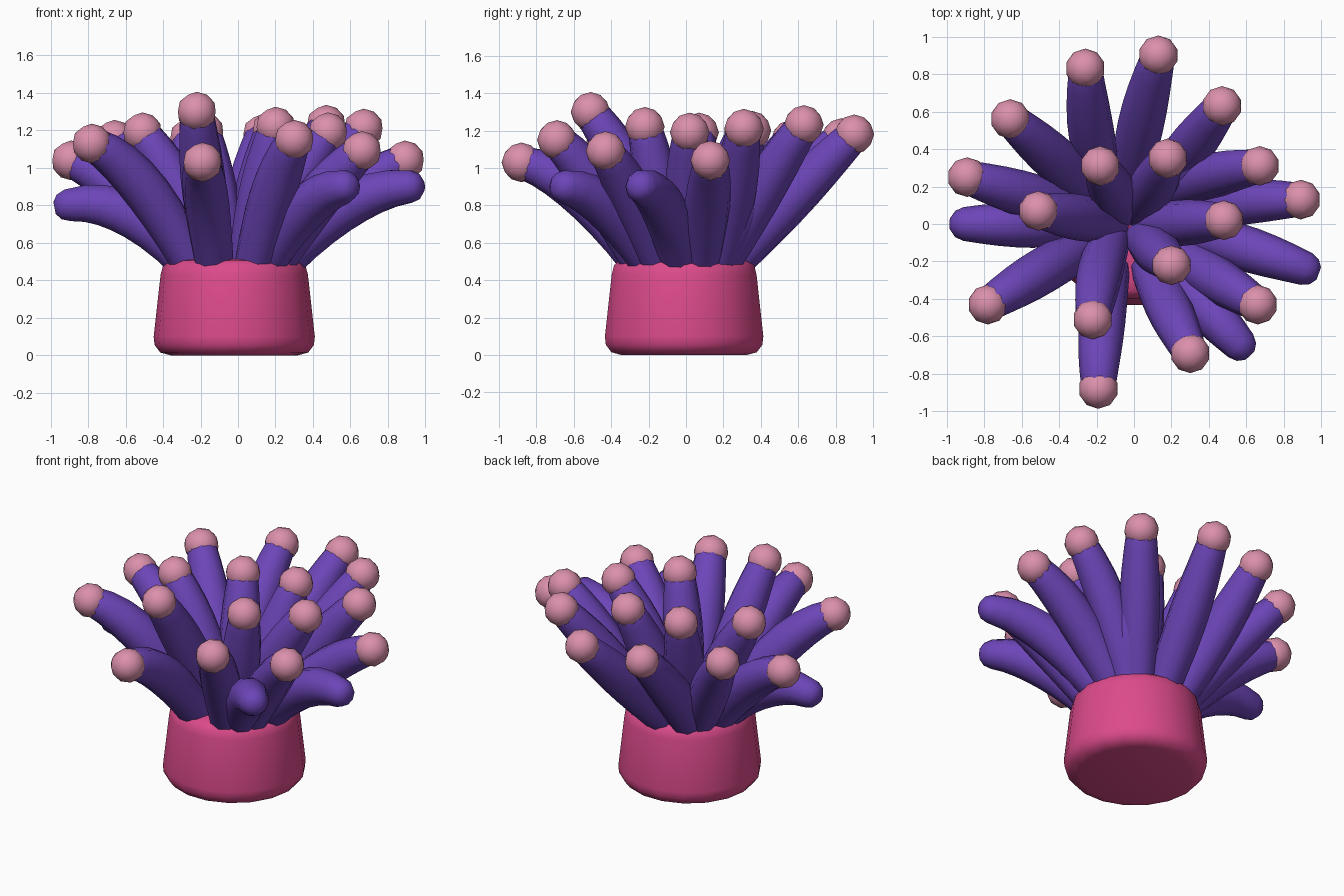
import bpy, bmesh, math
from mathutils import Vector

cube = bpy.data.objects.get("Cube")
if cube:
    bpy.data.objects.remove(cube, do_unlink=True)

CENTRE = Vector((-0.02, -0.01, 0))
UP = Vector((0, 0, 1))


def make_material(name, colour):
    mat = bpy.data.materials.new(name)
    mat.use_nodes = True
    rgba = (*colour, 1)
    mat.diffuse_color = rgba
    mat.node_tree.nodes["Principled BSDF"].inputs["Base Color"].default_value = rgba
    return mat


PINK = make_material("deep pink", (0.72, 0.07, 0.26))
PURPLE = make_material("purple", (0.15, 0.06, 0.48))
ROSE = make_material("pale rose", (0.71, 0.28, 0.41))


def finish(name, bm, mat, angle):
    """Turn a bmesh into a named object, smooth below the given edge angle."""
    bmesh.ops.recalc_face_normals(bm, faces=bm.faces)
    mesh = bpy.data.meshes.new(name)
    bm.to_mesh(mesh)
    bm.free()
    mesh.materials.append(mat)
    for poly in mesh.polygons:
        poly.use_smooth = True
    mesh.set_sharp_from_angle(angle=math.radians(angle))
    obj = bpy.data.objects.new(name, mesh)
    bpy.context.collection.objects.link(obj)


def skin(bm, rings):
    """Bridge rings of vertices and close both ends."""
    count = len(rings[0])
    for low, high in zip(rings, rings[1:]):
        for i in range(count):
            j = (i + 1) % count
            bm.faces.new((low[i], low[j], high[j], high[i]))
    bm.faces.new(rings[0][::-1])
    bm.faces.new(rings[-1])


def add_ring(bm, centre, axis, side, radius, sides):
    """Add a circle of vertices at right angles to the axis."""
    u = (side - axis * side.dot(axis)).normalized()
    v = axis.cross(u)
    turns = [math.tau * i / sides for i in range(sides)]
    return [bm.verts.new(centre + radius * (math.cos(a) * u + math.sin(a) * v))
            for a in turns]


# Rounded, tapering foot
def build_foot():
    profile = [(0.34, 0), (0.395, 0.015), (0.425, 0.055), (0.43, 0.1),
               (0.393, 0.43), (0.38, 0.48), (0.35, 0.505), (0.28, 0.515)]
    bm = bmesh.new()
    side = Vector((1, 0, 0))
    skin(bm, [add_ring(bm, CENTRE + UP * z, UP, side, r, 18) for r, z in profile])
    finish("foot", bm, PINK, 40)


# Curved tube from the foot to the tip, with a rounded end
def build_tentacle(name, tip, root_distance, lift, sway):
    outward = (Vector((tip.x, tip.y, 0)) - CENTRE).normalized()
    side = UP.cross(outward)
    root = CENTRE + outward * root_distance + side * sway + UP * 0.49
    bend = (root + tip + side * sway) / 2 + UP * lift

    def point(t):
        return root * (1 - t) ** 2 + bend * 2 * t * (1 - t) + tip * t * t

    def direction(t):
        return ((bend - root) * (1 - t) + (tip - bend) * t).normalized()

    bm = bmesh.new()
    steps = 7
    rings = []
    for k in range(steps + 1):
        t = k / steps
        radius = 0.105 + 0.025 * math.sin(math.pi * t) - 0.015 * t
        rings.append(add_ring(bm, point(t), direction(t), side, radius, 10))
    end = direction(1)
    for forward, radius in ((0.045, 0.07), (0.07, 0.035)):
        rings.append(add_ring(bm, tip + end * forward, end, side, radius, 10))
    skin(bm, rings)
    finish(name, bm, PURPLE, 50)


# Faceted bead on the end of a tentacle
def build_bead(name, tip):
    bm = bmesh.new()
    bmesh.ops.create_icosphere(bm, subdivisions=2, radius=0.106)
    bmesh.ops.translate(bm, verts=bm.verts, vec=tip)
    finish(name, bm, ROSE, 25)


# Tip position, distance of the root from the centre, upward bend, sideways bend
OUTER = 0.25
INNER = 0.1
beaded = [
    (-0.26, 0.83, 1.16, OUTER, 0.04, 0.08),
    (0.13, 0.9, 1.18, OUTER, 0.02, 0.04),
    (0.47, 0.63, 1.23, OUTER, 0.05, 0),
    (-0.66, 0.56, 1.15, OUTER, 0.06, 0),
    (-0.89, 0.25, 1.04, OUTER, 0.15, 0),
    (-0.51, 0.07, 1.19, INNER, 0.08, 0),
    (-0.18, 0.31, 1.19, INNER, 0.04, 0),
    (0.18, 0.35, 1.2, INNER, 0.04, 0),
    (0.67, 0.31, 1.21, OUTER, 0.08, 0.08),
    (0.89, 0.13, 1.04, OUTER, 0.12, 0.05),
    (0.48, 0.02, 1.19, INNER, 0.08, 0),
    (0.2, -0.22, 1.22, INNER, 0.05, 0),
    (0.66, -0.43, 1.09, OUTER, 0.1, 0),
    (0.3, -0.69, 1.15, OUTER, 0.12, 0),
    (-0.19, -0.88, 1.03, OUTER, 0.2, -0.06),
    (-0.22, -0.51, 1.3, INNER, 0.1, -0.07),
    (-0.78, -0.43, 1.13, OUTER, 0.2, -0.02),
]
bare = [
    (-0.91, 0, 0.8, OUTER, 0.22, 0),
    (0.92, -0.24, 0.9, OUTER, 0.2, 0.04),
    (0.57, -0.65, 0.9, OUTER, 0.18, 0),
    (0.33, 0.35, 0.86, OUTER, 0.05, 0),
    (-0.2, 0.28, 0.55, INNER, 0.02, 0),
]

build_foot()
for n, (x, y, z, *shape) in enumerate(beaded, 1):
    tip_point = Vector((x, y, z))
    build_tentacle(f"beaded_tentacle_{n}", tip_point, *shape)
    build_bead(f"bead_{n}", tip_point)
for n, (x, y, z, *shape) in enumerate(bare, 1):
    build_tentacle(f"bare_tentacle_{n}", Vector((x, y, z)), *shape)
